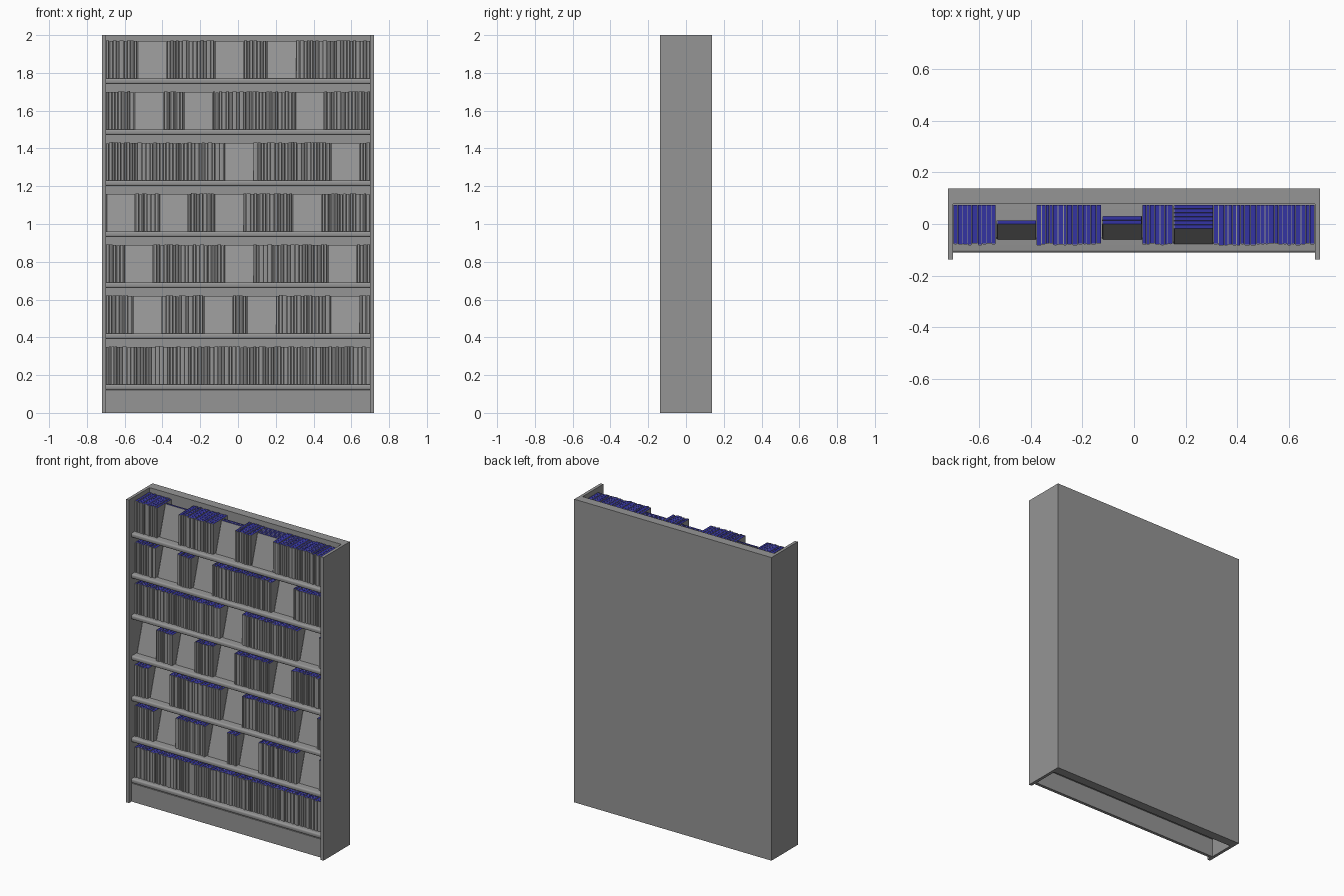
import bpy
import bmesh
import math
import random
from mathutils import Matrix, Vector

random.seed(4)
cube = bpy.data.objects.get("Cube")
if cube:
    bpy.data.objects.remove(cube, do_unlink=True)


def material(name, color):
    mat = bpy.data.materials.new(name)
    mat.use_nodes = True
    mat.diffuse_color = color
    mat.node_tree.nodes["Principled BSDF"].inputs["Base Color"].default_value = color
    return mat


GREY = material("grey", (0.3, 0.3, 0.3, 1))
BLUE = material("navy blue", (0.033, 0.033, 0.36, 1))


def finish(name, bm, smooth=False):
    bmesh.ops.recalc_face_normals(bm, faces=bm.faces)
    mesh = bpy.data.meshes.new(name)
    bm.to_mesh(mesh)
    bm.free()
    mesh.materials.append(GREY)
    mesh.materials.append(BLUE)
    obj = bpy.data.objects.new(name, mesh)
    bpy.context.collection.objects.link(obj)
    if smooth:
        bpy.ops.object.select_all(action="DESELECT")
        obj.select_set(True)
        bpy.context.view_layer.objects.active = obj
        bpy.ops.object.shade_smooth_by_angle(angle=math.radians(40))
    return obj


def prism(bm, points, offset, matrix=Matrix(), index=0):
    """Extrude a closed outline along an offset vector."""
    face = bm.faces.new([bm.verts.new(p) for p in points])
    result = bmesh.ops.extrude_face_region(bm, geom=[face], use_keep_orig=True)
    moved = [g for g in result["geom"] if isinstance(g, bmesh.types.BMVert)]
    bmesh.ops.translate(bm, verts=moved, vec=offset)
    verts = set(face.verts) | set(moved)
    bmesh.ops.transform(bm, matrix=matrix, verts=list(verts))
    for f in {f for v in verts for f in v.link_faces}:
        f.material_index = index


def box(bm, low, high, matrix=Matrix(), index=0):
    (x0, y0, z0), (x1, y1, z1) = low, high
    outline = [(x0, y0, z0), (x1, y0, z0), (x1, y1, z0), (x0, y1, z0)]
    prism(bm, outline, Vector((0, 0, z1 - z0)), matrix, index)


def book(bm, width, depth, height, matrix):
    """Thin wrapped cover with a rounded spine, around a blue page block."""
    t, bulge = 0.0008, 0.004
    outer = [(0, depth)]
    for i in range(5):
        a = math.pi * i / 4
        outer.append((width / 2 * (1 - math.cos(a)), bulge * (1 - math.sin(a))))
    outer.append((width, depth))
    inner = [(width - t, depth), (width - t, bulge), (t, bulge), (t, depth)]
    outline = [(x, y, 0) for x, y in outer + inner]
    prism(bm, outline, Vector((0, 0, height)), matrix)
    box(bm, (t, bulge, 0.002), (width - t, depth - 0.001, height - 0.001), matrix, 1)


# Carcass
HALF, INNER, FRONT, BACK, WALL = 0.72, 0.70, -0.137, 0.137, 0.078


def panel(name, low, high):
    bm = bmesh.new()
    box(bm, low, high)
    finish(name, bm)


panel("back_panel", (-HALF, WALL, 0), (HALF, BACK, 2))
panel("left_side", (INNER, FRONT, 0), (HALF, WALL, 2))
panel("right_side", (-HALF, FRONT, 0), (-INNER, WALL, 2))
panel("kick_board", (-INNER, -0.11, 0), (INNER, -0.09, 0.121))


# Shelves with a rounded front edge
def shelf(name, top):
    radius, nose, thick = 0.01, -0.11, 0.03
    outline = [(WALL, top), (WALL, top - thick)]
    for start, z in ((270, top - thick + radius), (180, top - radius)):
        for i in range(5):
            a = math.radians(start - 22.5 * i)
            outline.append((nose + radius + radius * math.cos(a), z + radius * math.sin(a)))
    bm = bmesh.new()
    prism(bm, [(-INNER, y, z) for y, z in outline], Vector((2 * INNER, 0, 0)))
    finish(name, bm, smooth=True)


# Upright books filling one stretch of shelf
def book_row(bm, start, end, z):
    count = round((end - start) / 0.0175)
    if count < 1:
        return
    widths = [random.uniform(0.7, 1.3) for _ in range(count)]
    scale = (end - start) / sum(widths)
    x = start
    for w in widths:
        front = random.uniform(-0.085, -0.077)
        book(bm, w * scale - 0.001, 0.074 - front, random.uniform(0.196, 0.202),
             Matrix.Translation((x, front, z)))
        x += w * scale


# Leaning books with the cover facing out
def display_stack(bm, x, z, count):
    thick, height, lean = 0.0155, 0.197, 0.3
    front = min(0, WALL - 0.003 - count * thick) - lean * height
    for i in range(count):
        matrix = Matrix(((0, 1, 0, x + 0.002),
                         (1, 0, lean, front + i * thick),
                         (0, 0, 1, z),
                         (0, 0, 0, 1)))
        book(bm, thick - 0.001, DISPLAY - 0.004, height, matrix)


# Left edges of the facing-out displays, bottom shelf first
DISPLAY = 0.158
rows = [
    [],
    [-0.56, -0.184, 0.044, 0.486],
    [-0.605, -0.075, 0.472],
    [-0.70, -0.42, -0.128, 0.286],
    [-0.075, 0.488],
    [-0.55, -0.29, 0.30],
    [-0.535, -0.126, 0.15],
]
for n, displays in enumerate(rows):
    top = 0.151 + 0.27 * n
    shelf(f"shelf_{n + 1}", top)
    bm = bmesh.new()
    x = -INNER + 0.001
    for start in displays:
        book_row(bm, x, start, top)
        x = start + DISPLAY
    book_row(bm, x, INNER - 0.001, top)
    finish(f"upright_books_{n + 1}", bm)
    if displays:
        bm = bmesh.new()
        for i, start in enumerate(displays):
            count = (1, 2, 6)[i] if n == 6 else random.randint(1, 5)
            display_stack(bm, start, top, count)
        finish(f"display_books_{n + 1}", bm)
